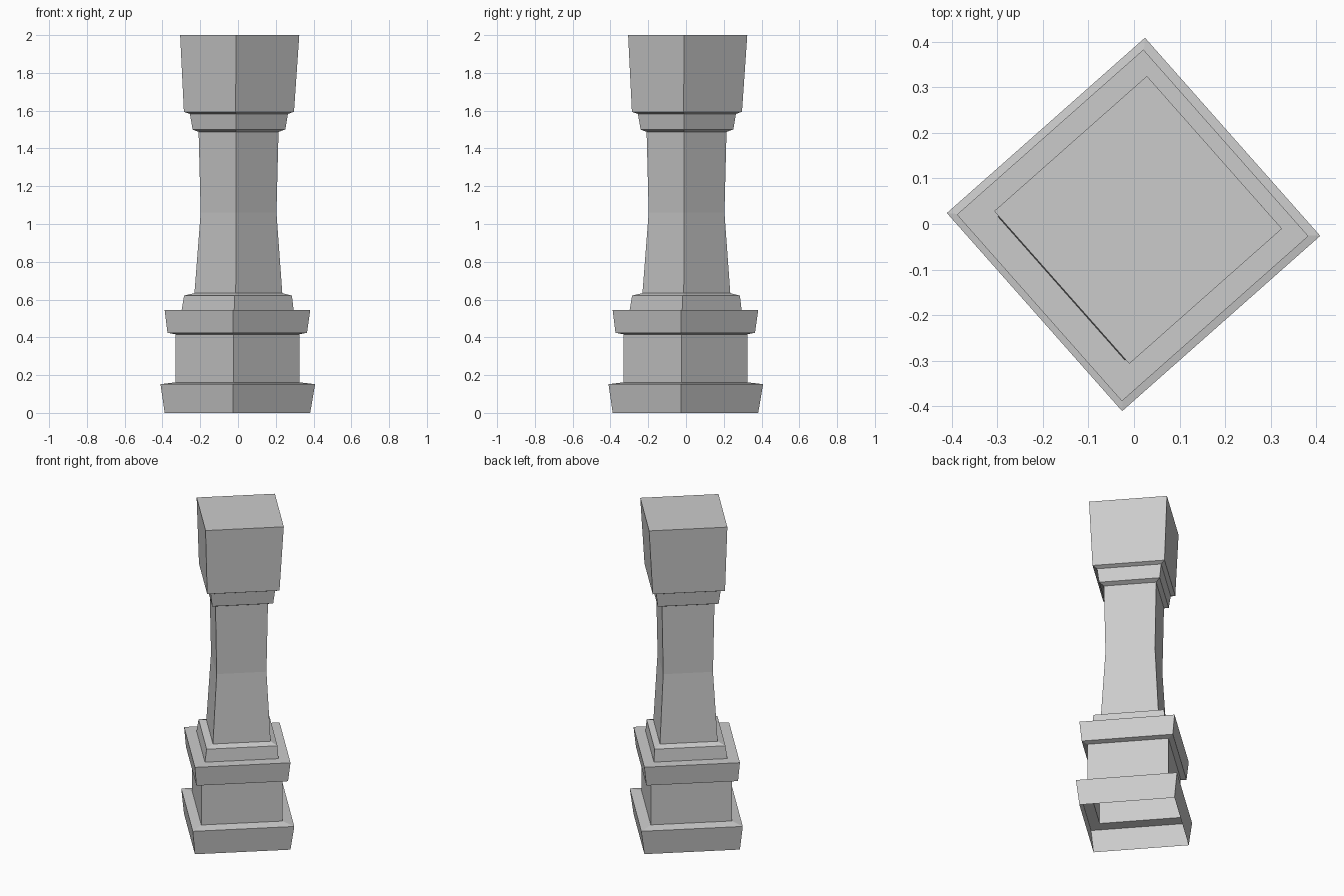
import bpy, bmesh
from math import sin, cos, radians, pi

if "Cube" in bpy.data.objects:
    bpy.data.objects.remove(bpy.data.objects["Cube"])

TILT = radians(-3.5)  # small turn away from an exact diamond plan


def square_shell(name, rings, cap=False):
    """Skin four-sided rings given as (height, corner radius, x/y offset)."""
    bm = bmesh.new()
    loops = []
    for z, r, c in rings:
        loops.append([bm.verts.new((c + r * cos(TILT + i * pi / 2),
                                    c + r * sin(TILT + i * pi / 2), z))
                      for i in range(4)])
    for low, high in zip(loops, loops[1:]):
        for i in range(4):
            j = (i + 1) % 4
            bm.faces.new((low[i], low[j], high[j], high[i]))
    if cap:
        bm.faces.new(loops[-1])
    mesh = bpy.data.meshes.new(name)
    bm.to_mesh(mesh)
    bm.free()
    obj = bpy.data.objects.new(name, mesh)
    bpy.context.collection.objects.link(obj)
    return obj


# rings shared where two parts meet
foot_joint = (0.162, 0.328, -0.003)
slab_joint = (0.416, 0.328, -0.003)
shaft_low = (0.634, 0.233, 0.002)
shaft_high = (1.488, 0.212, 0.003)

# flared foot, open underneath
square_shell("foot", [(0, 0.386, -0.003), (0.152, 0.410, -0.001), foot_joint])
# straight pedestal
square_shell("pedestal", [foot_joint, slab_joint])
# overhanging slab with a small step on top
square_shell("slab_and_step", [slab_joint, (0.424, 0.370, -0.004),
                               (0.544, 0.386, -0.003), (0.544, 0.297, -0.002),
                               (0.621, 0.286, 0.0), shaft_low])
# waisted shaft
square_shell("shaft", [shaft_low, (1.06, 0.201, 0.003), shaft_high])
# neck moulding and closed block on top
square_shell("capital", [shaft_high, (1.500, 0.246, 0.005),
                         (1.583, 0.260, 0.005), (1.594, 0.292, 0.005),
                         (2.0, 0.316, 0.009)], cap=True)
